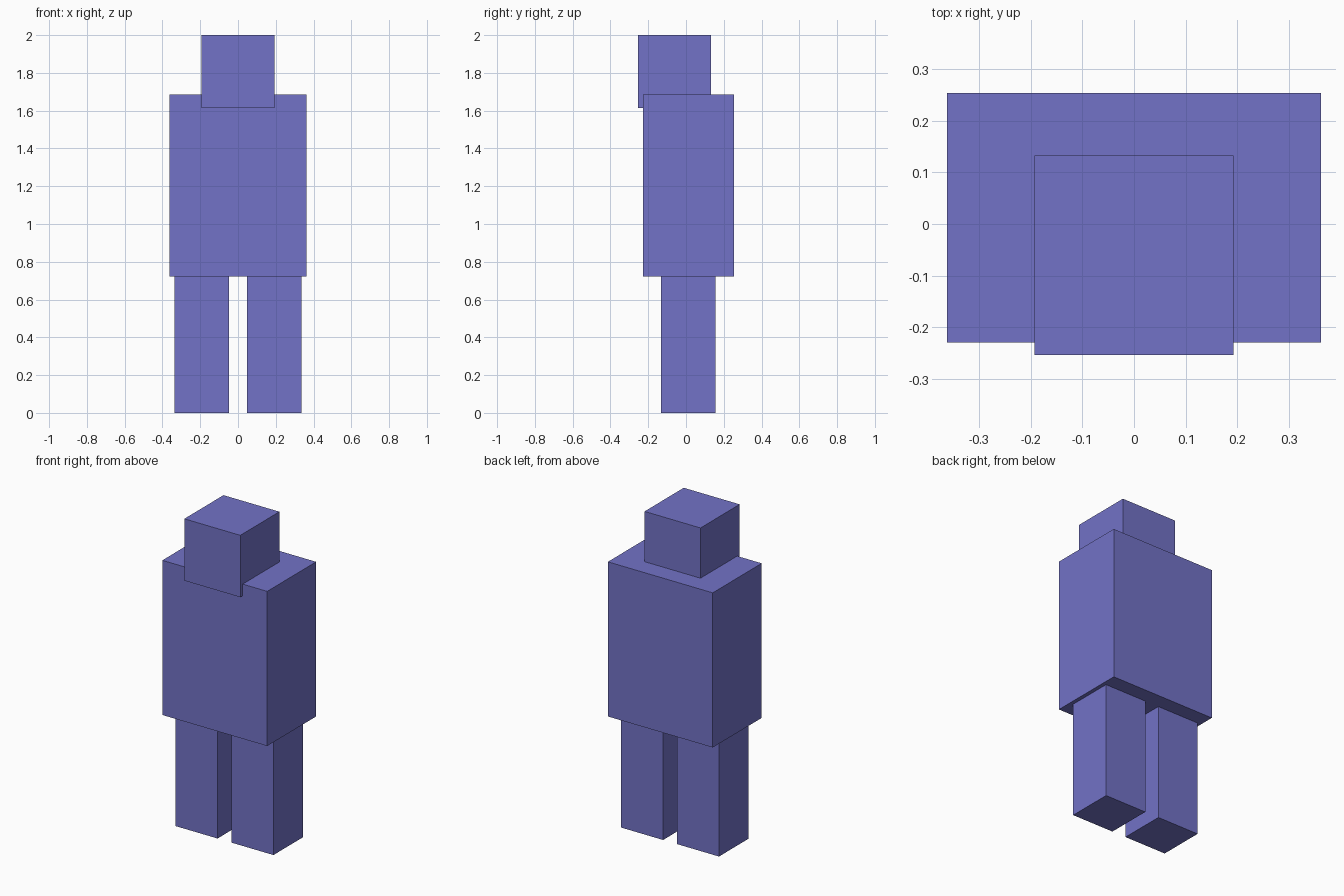
import bpy

if "Cube" in bpy.data.objects:
    bpy.data.objects.remove(bpy.data.objects["Cube"])

U = 2 / 83  # one grid unit of the blocky figure

mat = bpy.data.materials.new("violet")
mat.diffuse_color = (0.17, 0.17, 0.57, 1)
mat.use_nodes = True
mat.node_tree.nodes["Principled BSDF"].inputs["Base Color"].default_value = mat.diffuse_color


def box(name, low, high):
    """Axis-aligned box between two corners given in grid units."""
    centre = [(a + b) / 2 * U for a, b in zip(low, high)]
    bpy.ops.mesh.primitive_cube_add(size=1, location=centre)
    obj = bpy.context.object
    obj.name = name
    obj.scale = [(b - a) * U for a, b in zip(low, high)]
    bpy.ops.object.transform_apply(location=False, rotation=False, scale=True)
    obj.data.materials.append(mat)
    return obj


# Head, sunk into the torso and overhanging its front
box("head", (-8, -10.5, 67), (8, 5.5, 83))

# Torso
box("torso", (-15, -9.5, 30), (15, 10.5, 70))

# Legs
for side, x in (("right", -14), ("left", 2)):
    box(side + "_leg", (x, -5.5, 0), (x + 12, 6.5, 30))
